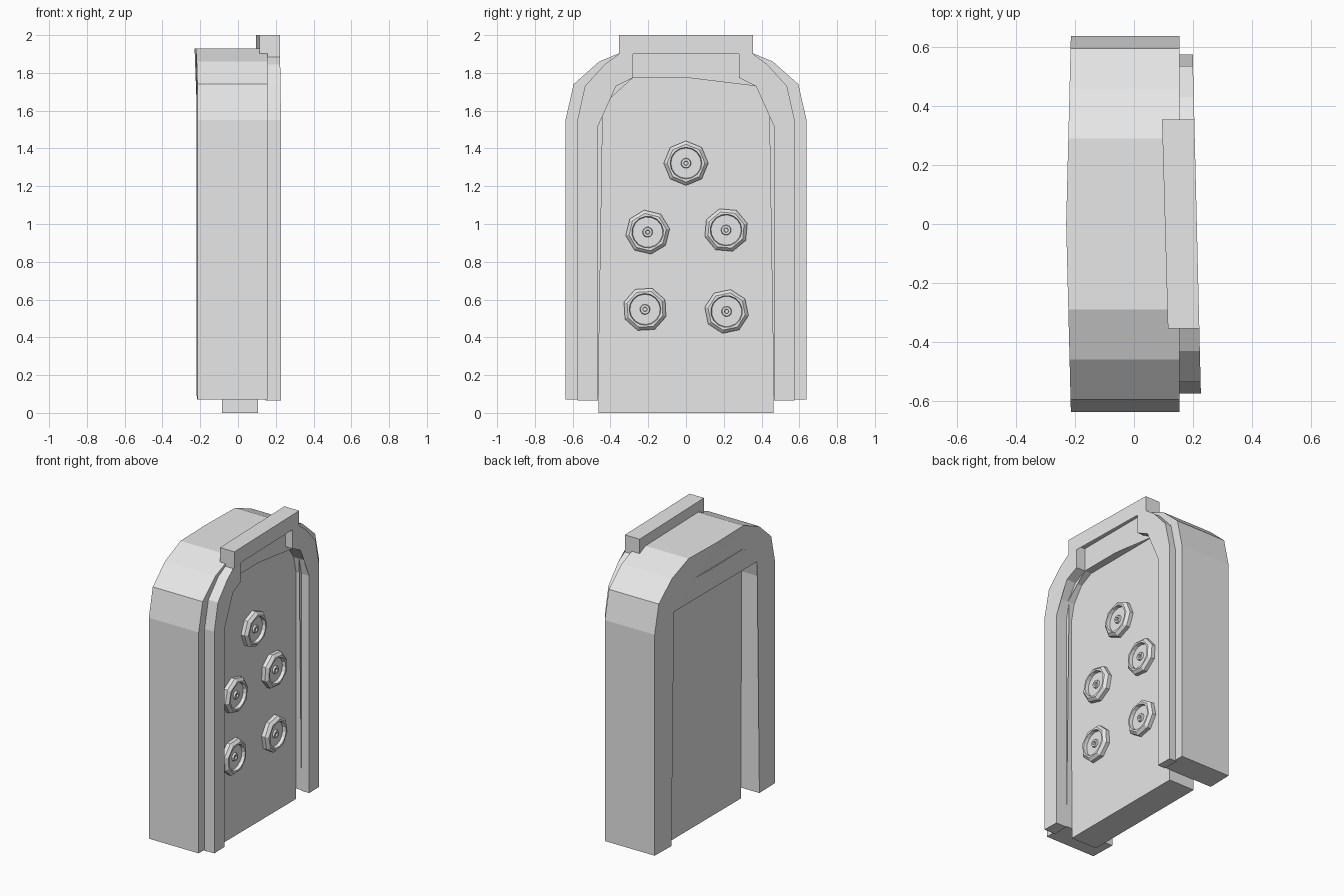
import bpy, bmesh, math

cube = bpy.data.objects.get("Cube")
if cube:
    bpy.data.objects.remove(cube, do_unlink=True)

grey = bpy.data.materials.new("plain grey")
grey.use_nodes = True
colour = (0.8, 0.8, 0.8, 1)
grey.diffuse_color = colour
grey.node_tree.nodes["Principled BSDF"].inputs["Base Color"].default_value = colour


def finish(name, bm):
    bmesh.ops.recalc_face_normals(bm, faces=bm.faces)
    mesh = bpy.data.meshes.new(name)
    bm.to_mesh(mesh)
    bm.free()
    mesh.materials.append(grey)
    obj = bpy.data.objects.new(name, mesh)
    bpy.context.collection.objects.link(obj)
    return obj


def slab(name, outline, back, front):
    """Solid from a (y, z) outline; back and front give x for each y."""
    bm = bmesh.new()
    rear = [bm.verts.new((back(y), y, z)) for y, z in outline]
    fore = [bm.verts.new((front(y), y, z)) for y, z in outline]
    n = len(outline)
    for i in range(n):
        j = (i + 1) % n
        bm.faces.new((rear[i], rear[j], fore[j], fore[i]))
    caps = [bm.faces.new(rear), bm.faces.new(fore)]
    bmesh.ops.triangulate(bm, faces=caps)
    return finish(name, bm)


def mirrored(half):
    """Close a half outline, running from the +y foot to the top, over to -y."""
    return half + [(-y, z) for y, z in reversed(half) if y > 0]


def slanted(y):
    return 0.213 - 0.024 * y


# Half outlines of the arch
outer = [(0.638, 0.07), (0.638, 1.55), (0.595, 1.74), (0.46, 1.86), (0.29, 1.93), (0, 1.93)]
shoulder = [(0.465, 1.52), (0.44, 1.63), (0.37, 1.73), (0.28, 1.775)]
inner = [(0.465, 0.07)] + shoulder + [(0, 1.775)]

# Deep surrounding frame, with a slightly bowed back
slab("door_frame", mirrored(outer) + mirrored(inner)[::-1],
     lambda y: -0.23 + 0.025 * abs(y), lambda y: 0.155)

# Door panel, reaching below the frame
slab("door_panel", mirrored([(0.462, 0)] + shoulder), lambda y: -0.085, lambda y: 0.105)

# Raised trim on each side
side_trim = [(0.575, 0.065), (0.575, 1.55), (0.535, 1.73), (0.43, 1.845), (0.355, 1.885),
             (0.355, 1.9), (0.28, 1.9)] + shoulder[::-1] + [(0.465, 0.065)]
for side, name in ((1, "back_trim"), (-1, "front_trim")):
    slab(name, [(side * y, z) for y, z in side_trim], lambda y: 0.145, slanted)

# Lintel block bridging the trims
slab("lintel", mirrored([(0.28, 1.93), (0.28, 1.9), (0.355, 1.9), (0.355, 2)]),
     lambda y: 0.105 - 0.028 * y, slanted)


def bolt(name, y, z, turn):
    """Eight-sided collar around a dished round face with a small hub."""
    rings = [(0.118, -0.01, 8), (0.118, 0.025, 8), (0.1, 0.042, 8)]
    dish = [(0.084, 0.042), (0.08, 0.02), (0.027, 0.02), (0.024, 0.032),
            (0.012, 0.032), (0.01, 0.022)]
    bm = bmesh.new()
    loops = []
    for r, h, _ in rings + [(r, h, 0) for r, h in dish]:
        loop = []
        for i in range(16):
            a = math.tau * i / 16
            # Collar rings have flat sides, dish rings are round
            rad = r * math.cos(math.pi / 8) if _ and i % 2 else r
            loop.append(bm.verts.new((0.105 + h, y + rad * math.cos(a + turn),
                                      z + rad * math.sin(a + turn))))
        loops.append(loop)
    for low, high in zip(loops, loops[1:]):
        for i in range(16):
            j = (i + 1) % 16
            bm.faces.new((low[i], low[j], high[j], high[i]))
    bm.faces.new(loops[0])
    bm.faces.new(loops[-1])
    finish(name, bm)


spots = [(0, 1.322), (-0.203, 0.957), (0.212, 0.968), (-0.217, 0.548), (0.215, 0.537)]
for k, (y, z) in enumerate(spots):
    bolt(f"bolt_{k + 1}", y, z, 0.15 * k)
